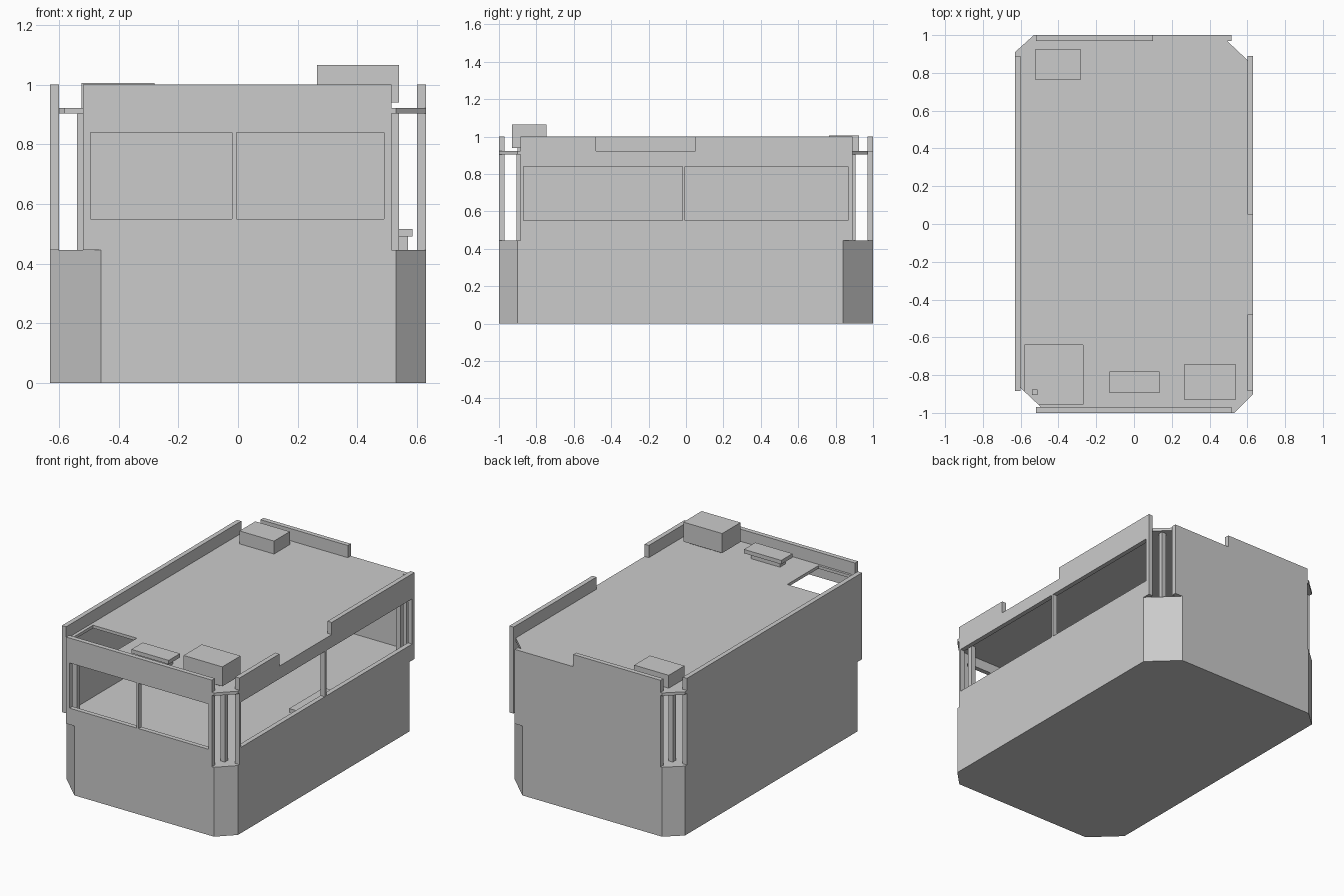
import bpy
import bmesh

cube = bpy.data.objects.get("Cube")
if cube:
    bpy.data.objects.remove(cube, do_unlink=True)

grey = bpy.data.materials.new("plain grey")
grey.use_nodes = True
COLOUR = (0.6, 0.6, 0.6, 1)
grey.diffuse_color = COLOUR
grey.node_tree.nodes["Principled BSDF"].inputs["Base Color"].default_value = COLOUR

FLOOR, SLAB, ROOF, TOP = 0.445, 0.903, 0.922, 1.0
SILL, HEAD = 0.55, 0.84
HX, HY, THICK = 0.63, 1.0, 0.03      # half extents and wall thickness


def finish(name, bm):
    bmesh.ops.recalc_face_normals(bm, faces=bm.faces)
    mesh = bpy.data.meshes.new(name)
    bm.to_mesh(mesh)
    bm.free()
    mesh.materials.append(grey)
    obj = bpy.data.objects.new(name, mesh)
    bpy.context.collection.objects.link(obj)
    return obj


def add_prism(bm, outline, z0, z1):
    face = bm.faces.new([bm.verts.new((x, y, z0)) for x, y in outline])
    out = bmesh.ops.extrude_face_region(bm, geom=[face])["geom"]
    verts = [v for v in out if isinstance(v, bmesh.types.BMVert)]
    bmesh.ops.translate(bm, verts=verts, vec=(0, 0, z1 - z0))


def rect(x0, x1, y0, y1):
    return [(x0, y0), (x1, y0), (x1, y1), (x0, y1)]


def prism(name, outline, z0, z1):
    bm = bmesh.new()
    add_prism(bm, outline, z0, z1)
    return finish(name, bm)


def wall(name, along_x, side, pieces):
    """Upright wall; each piece is (start, end, bottom, top) along its length."""
    bm = bmesh.new()
    half = HY if along_x else HX
    a, b = sorted((side * half, side * (half - THICK)))
    for s, e, z0, z1 in pieces:
        add_prism(bm, rect(s, e, a, b) if along_x else rect(a, b, s, e), z0, z1)
    return finish(name, bm)


def window_pieces(s, e, w0, w1):
    """Sill, head, end piers and a central mullion around two openings."""
    return [(s, e, FLOOR, SILL), (s, e, HEAD, ROOF), (s, w0, SILL, HEAD),
            (w1, e, SILL, HEAD), (-0.02, -0.005, SILL, HEAD)]


# Solid base with unequal chamfered corners
right_corner = [(-0.63, 0.91), (-0.63, -0.84)]
others = [(-0.46, -1), (0.53, -1), (0.63, -0.9), (0.63, 0.84), (0.46, 1), (-0.53, 1)]
prism("base", others + right_corner, 0, FLOOR)

# Roof slab, its hatch opening breaks through the front right chamfer
hatch = [(-0.58, -0.887), (-0.58, -0.64), (-0.27, -0.64), (-0.27, -0.955), (-0.508, -0.955)]
prism("roof_slab", others + right_corner + hatch, SLAB, ROOF)

# Upper walls with parapets
X0, X1, Y0, Y1 = -0.52, 0.515, -0.885, 0.89
wall("front_wall", True, -1, window_pieces(X0, X1, -0.495, 0.49) + [(X0, X1, ROOF, TOP)])
wall("left_wall", False, 1, window_pieces(Y0, Y1, -0.87, 0.865)
     + [(Y0, -0.48, ROOF, TOP), (0.05, Y1, ROOF, TOP)])
wall("back_wall", True, 1, [(X0, X1, FLOOR, ROOF), (X0, 0.1, ROOF, TOP)])
wall("right_wall", False, -1, [(Y0, Y1, FLOOR, TOP)])

# Corner posts in the open corners
for sx, x_name in ((-1, "right"), (1, "left")):
    for sy, y_name in ((-1, "front"), (1, "back")):
        x, y, r = sx * 0.525, sy * 0.89, 0.015
        prism(f"{y_name}_{x_name}_post", rect(x - r, x + r, y - r, y + r), FLOOR, SLAB)


# Roof equipment and the inner bench: a block on a narrower plinth
def raised_block(name, x0, x1, y0, y1, z0, z1, z2, inset):
    prism(name + "_plinth", rect(x0 + inset, x1 - inset, y0 + inset, y1 - inset), z0, z1)
    prism(name, rect(x0, x1, y0, y1), z1, z2)


raised_block("large_roof_unit", 0.265, 0.54, -0.93, -0.745, ROOF, 0.94, 1.065, 0.03)
raised_block("roof_vent", -0.13, 0.135, -0.895, -0.78, ROOF, 0.96, 0.985, 0.03)
raised_block("inner_bench", 0.51, 0.585, -0.21, 0.14, FLOOR, 0.49, 0.515, 0.015)
prism("small_roof_unit", rect(-0.525, -0.28, 0.765, 0.925), ROOF, 1.005)
